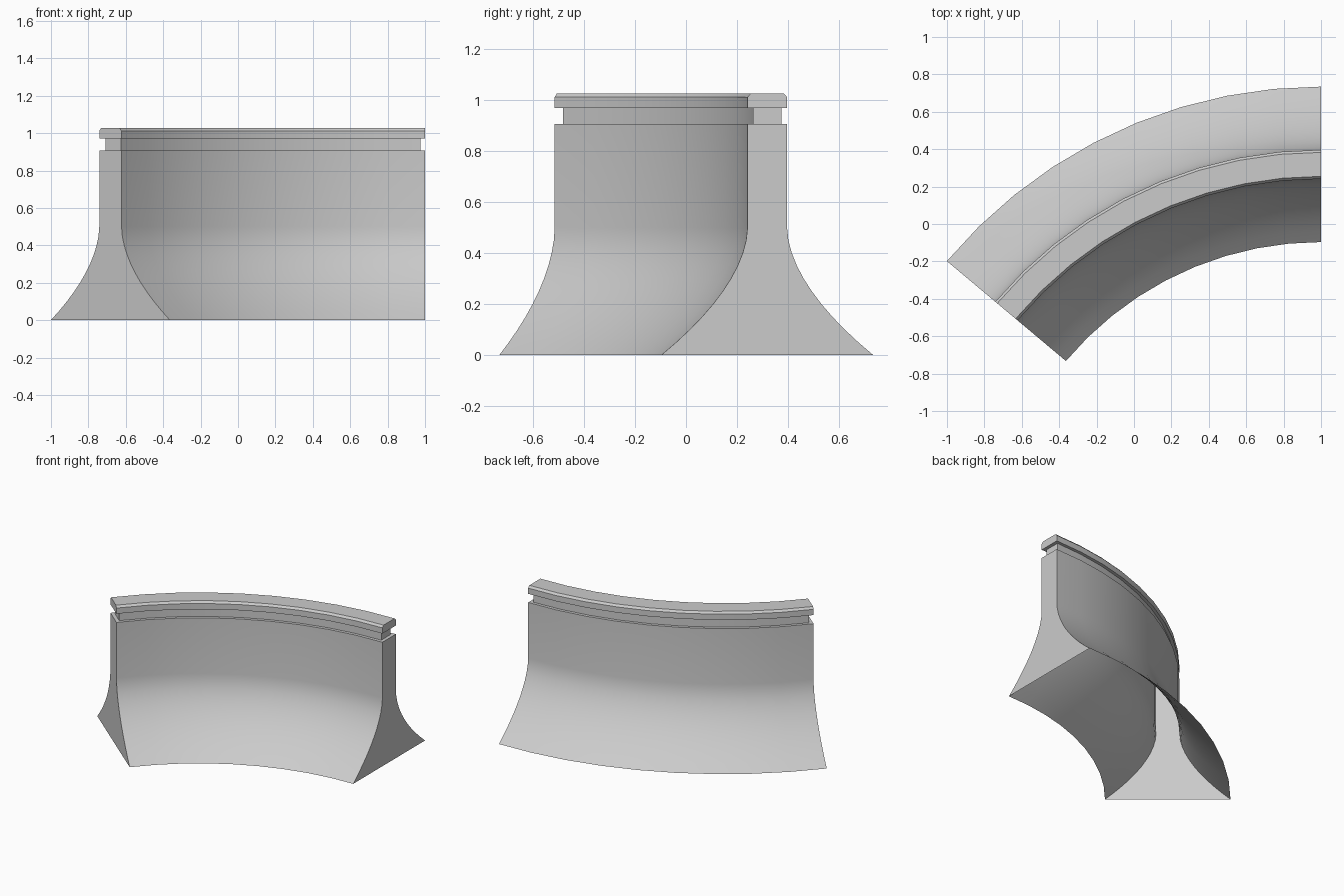
import bpy, bmesh
from math import sin, cos, radians

if "Cube" in bpy.data.objects:
    bpy.data.objects.remove(bpy.data.objects["Cube"])

# Curved barrier: footprint rings of a 50 degree arc, stacked by level
CX, CY = 1.0, -1.877      # arc centre
R_MID = 2.196             # wall centre radius
ARC, SEGS = radians(50), 9
WALL = 0.0775             # half thickness of the wall
FLARE, FLARE_TOP = 0.338, 0.5


def footprint(bm, half, z, inset):
    """Closed ring: outer arc right to left, then inner arc back."""
    a0, a1 = inset / R_MID, ARC - inset / R_MID
    angles = [a0 + (a1 - a0) * i / SEGS for i in range(SEGS + 1)]
    path = [(R_MID + half, a) for a in angles]
    path += [(R_MID - half, a) for a in reversed(angles)]
    return [bm.verts.new((CX - r * sin(a), CY + r * cos(a), z)) for r, a in path]


# Levels (half thickness, height, end inset): flared foot
levels = []
for i in range(11):
    t = i / 10
    levels.append((WALL + FLARE * (1 - t) ** 1.8, FLARE_TOP * t, 0))
# Straight wall, recessed groove and chamfered cap
levels += [(WALL, 0.907, 0), (0.055, 0.907, 0.025), (0.055, 0.97, 0.025),
           (WALL, 0.97, 0), (WALL, 1.012, 0), (0.064, 1.027, 0)]

bm = bmesh.new()
rings = [footprint(bm, *lv) for lv in levels]
n = len(rings[0])
for low, high in zip(rings, rings[1:]):
    for i in range(n):
        j = (i + 1) % n
        bm.faces.new((low[i], low[j], high[j], high[i]))

# Top surface; the underside stays open
top = rings[-1]
for i in range(SEGS):
    bm.faces.new((top[i], top[i + 1], top[n - 2 - i], top[n - 1 - i]))

mesh = bpy.data.meshes.new("curved_barrier_wall")
bm.to_mesh(mesh)
bm.free()
obj = bpy.data.objects.new("curved_barrier_wall", mesh)
bpy.context.collection.objects.link(obj)
bpy.context.view_layer.objects.active = obj
obj.select_set(True)
bpy.ops.object.shade_smooth_by_angle(angle=radians(30))
